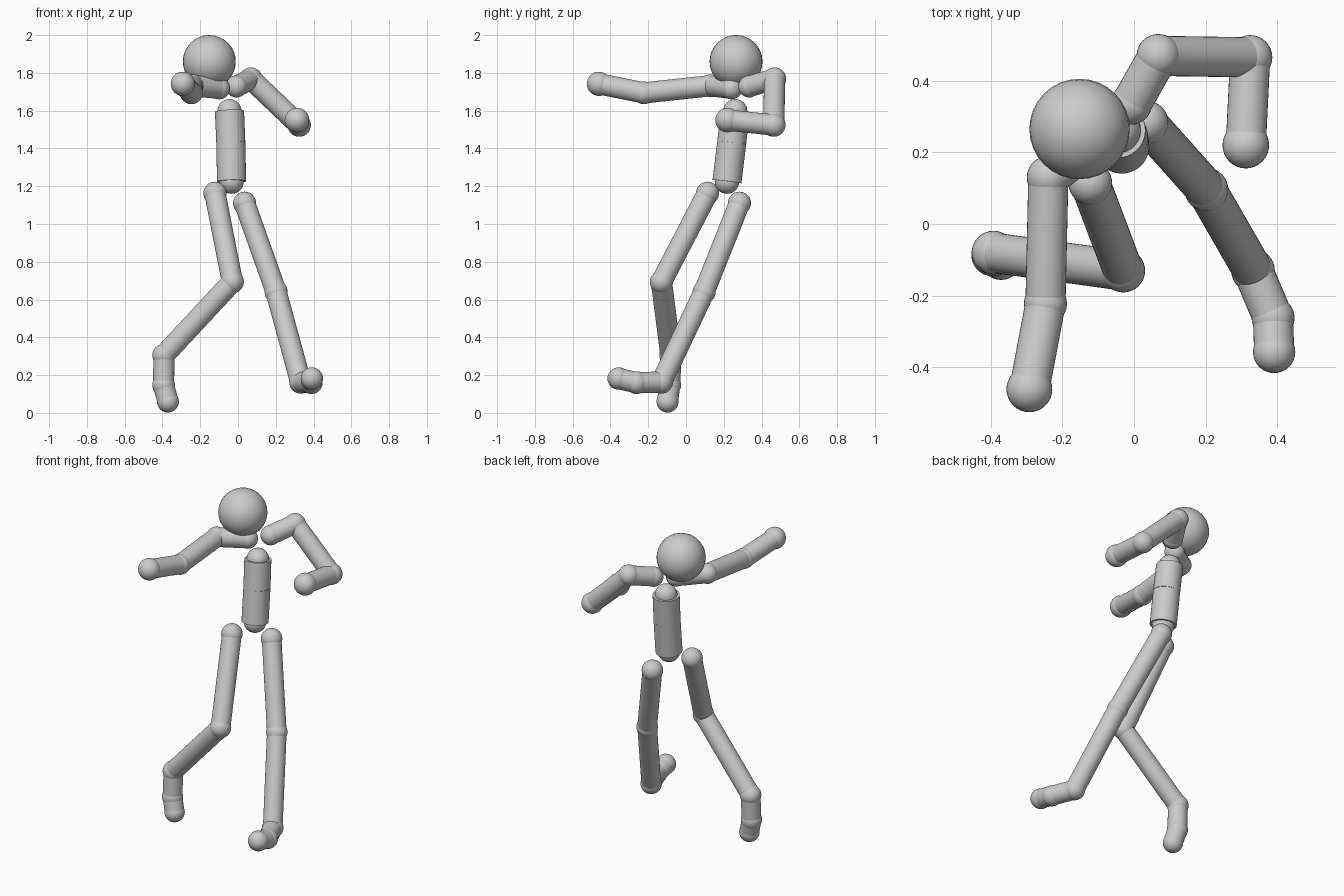
import bpy, math
from mathutils import Vector

if "Cube" in bpy.data.objects:
    bpy.data.objects.remove(bpy.data.objects["Cube"])

grey = bpy.data.materials.new("light_grey")
grey.diffuse_color = (0.6, 0.6, 0.6, 1)
grey.use_nodes = True
grey.node_tree.nodes["Principled BSDF"].inputs["Base Color"].default_value = grey.diffuse_color


def finish(name):
    ob = bpy.context.object
    ob.name = name
    ob.data.materials.append(grey)
    bpy.ops.object.shade_smooth_by_angle(angle=math.radians(40))


def ball(name, centre, r):
    bpy.ops.mesh.primitive_uv_sphere_add(segments=32, ring_count=16, radius=r, location=centre)
    finish(name)


def rod(name, a, b, r):
    a, b = Vector(a), Vector(b)
    d = b - a
    bpy.ops.mesh.primitive_cylinder_add(vertices=32, radius=r, depth=d.length, location=(a + b) / 2)
    bpy.context.object.rotation_euler = d.to_track_quat('Z', 'Y').to_euler()
    finish(name)


def chain(side, joints, bones, rod_r):
    """Joint balls (name, centre, radius) linked by one rod per bone name."""
    for name, centre, r in joints:
        ball(f"{side}_{name}", centre, r)
    for bone, j, k in zip(bones, joints, joints[1:]):
        rod(f"{side}_{bone}", j[1], k[1], rod_r)


# Head
ball("head", (-0.152, 0.265, 1.86), 0.14)

# Spine
chain("torso", [("chest_joint", (-0.045, 0.261, 1.597), 0.064),
                ("waist_joint", (-0.038, 0.242, 1.43), 0.074),
                ("pelvis_joint", (-0.034, 0.217, 1.225), 0.065)],
      ["upper_spine", "lower_spine"], 0.077)

# Arms: collarbone, upper arm, forearm
arm = ["collarbone", "upper_arm", "forearm"]
chain("right", [("collar_joint", (-0.10, 0.24, 1.718), 0.058),
                ("shoulder", (-0.239, 0.13, 1.732), 0.06),
                ("elbow", (-0.247, -0.222, 1.694), 0.06),
                ("hand", (-0.292, -0.461, 1.742), 0.064)], arm, 0.056)
chain("left", [("collar_joint", (-0.008, 0.335, 1.728), 0.058),
               ("shoulder", (0.068, 0.469, 1.768), 0.061),
               ("elbow", (0.324, 0.465, 1.524), 0.062),
               ("hand", (0.312, 0.22, 1.55), 0.065)], arm, 0.056)

# Legs: thigh, shin, foot, toes
leg = ["thigh", "shin", "foot", "toes"]
chain("right", [("hip", (-0.122, 0.114, 1.163), 0.061),
                ("knee", (-0.03, -0.13, 0.694), 0.061),
                ("ankle", (-0.392, -0.08, 0.305), 0.061),
                ("foot_joint", (-0.394, -0.086, 0.148), 0.06),
                ("toe_tip", (-0.371, -0.098, 0.06), 0.058)], leg, 0.056)
chain("left", [("hip", (0.035, 0.283, 1.11), 0.061),
               ("knee", (0.202, 0.096, 0.64), 0.061),
               ("ankle", (0.332, -0.13, 0.163), 0.061),
               ("foot_joint", (0.388, -0.262, 0.16), 0.06),
               ("toe_tip", (0.391, -0.357, 0.182), 0.059)], leg, 0.056)
